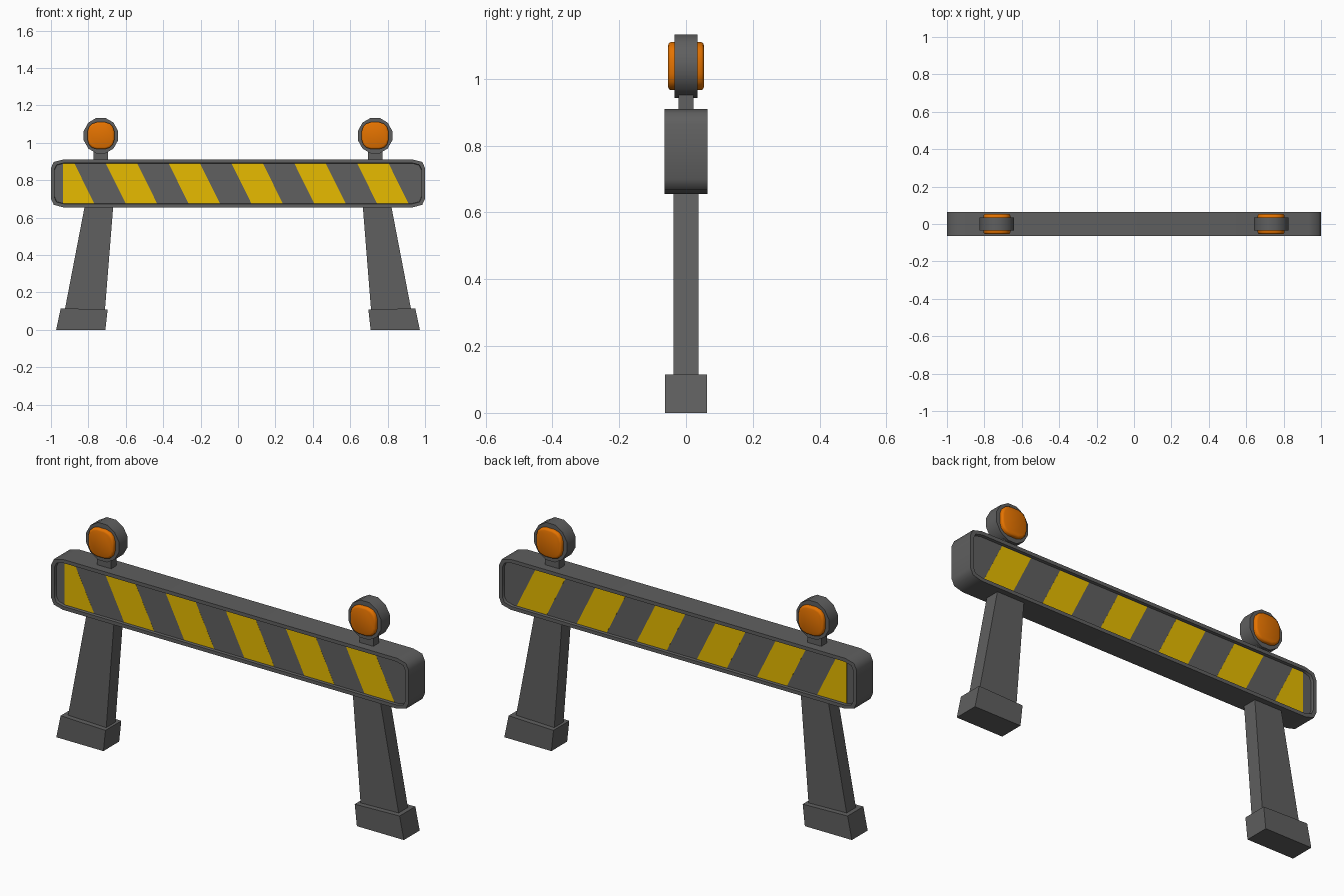
import bpy, bmesh
from math import cos, sin, pi, radians, copysign

if "Cube" in bpy.data.objects:
    bpy.data.objects.remove(bpy.data.objects["Cube"])


def material(name, color):
    m = bpy.data.materials.new(name)
    m.diffuse_color = color
    m.use_nodes = True
    m.node_tree.nodes["Principled BSDF"].inputs["Base Color"].default_value = m.diffuse_color
    return m


yellow = material("yellow", (0.80, 0.50, 0.0, 1))
orange = material("orange", (0.78, 0.17, 0.0, 1))
dark = material("dark_grey", (0.115, 0.115, 0.115, 1))


def loft(name, rings, mat=dark, smooth=None):
    """Skin a list of (y, [(x, z), ...]) rings into a capped solid."""
    bm = bmesh.new()
    loops = [[bm.verts.new((x, y, z)) for x, z in pts] for y, pts in rings]
    for a, b in zip(loops, loops[1:]):
        for i in range(len(a)):
            j = (i + 1) % len(a)
            bm.faces.new((a[i], a[j], b[j], b[i]))
    bm.faces.new(loops[0])
    bm.faces.new(loops[-1])
    bmesh.ops.recalc_face_normals(bm, faces=bm.faces)
    me = bpy.data.meshes.new(name)
    bm.to_mesh(me)
    bm.free()
    ob = bpy.data.objects.new(name, me)
    bpy.context.collection.objects.link(ob)
    me.materials.append(mat)
    if smooth:
        bpy.ops.object.select_all(action='DESELECT')
        ob.select_set(True)
        bpy.context.view_layer.objects.active = ob
        bpy.ops.object.shade_smooth_by_angle(angle=radians(smooth))
    return ob


def prism(name, pts, half_y, mat=dark, smooth=None):
    return loft(name, [(-half_y, pts), (half_y, pts)], mat, smooth)


def board_outline(inset):
    """Rectangle with rounded corners, shrunk by inset."""
    hx, hz, k = 1 - inset, 0.1275 - inset, 1 - inset * 12
    corner = [(0, 0.045 * k), (0.015 * k, 0.013 * k), (0.065 * k, 0)]
    pts = []
    for sx, sz in ((1, 1), (-1, 1), (-1, -1), (1, -1)):
        c = [(sx * (hx - dx), 0.7825 + sz * (hz - dz)) for dx, dz in corner]
        pts += c if sx * sz > 0 else c[::-1]
    return pts


def lens_outline(cx, r, n=16, p=2.8):
    """Rounded square with bulging sides."""
    f = lambda v: copysign(abs(v) ** (2 / p), v)
    return [(cx + r * f(cos(2 * pi * (i + .5) / n)) * 1.01,
             1.038 + r * f(sin(2 * pi * (i + .5) / n)) * 1.01) for i in range(n)]


# Board with a recessed panel on both faces
D, P = 0.065, 0.051
outer, rim, panel = board_outline(0), board_outline(0.018), board_outline(0.020)
loft("board", [(-P, panel), (-D, rim), (-D, outer), (D, outer), (D, rim), (P, panel)], smooth=60)

# Slanted stripes on both faces, the first one cut off at the board end
for side, face in ((-1, "front"), (1, "back")):
    for k in range(6):
        x = -1.042 + 0.336 * k
        pts = [(max(px, -0.935), z) for px, z in
               ((x, 0.888), (x + 0.168, 0.888), (x + 0.273, 0.676), (x + 0.105, 0.676))]
        loft(f"stripe_{face}_{k + 1}", [(side * (P - 0.003), pts), (side * (P + 0.0004), pts)], yellow)

for s, tag in ((-1, "left"), (1, "right")):
    # Splayed leg and its foot
    prism(f"leg_{tag}", [(s * x, z) for x, z in
          ((0.935, 0.06), (0.715, 0.06), (0.664, 0.70), (0.812, 0.70))], 0.037)
    prism(f"foot_{tag}", [(s * x, z) for x, z in
          ((0.972, 0), (0.709, 0), (0.697, 0.108), (0.948, 0.115))], 0.063)

    # Lamp stem, round housing and a lens on each face
    cx = s * 0.733
    prism(f"lamp_stem_{tag}", [(cx + a * 0.039, z) for a, z in
          ((-1, 0.89), (1, 0.89), (1, 0.97), (-1, 0.97))], 0.022)
    ring = [(cx + 0.095 * cos(pi * (i + .5) / 6), 1.038 + 0.098 * sin(pi * (i + .5) / 6))
            for i in range(12)]
    prism(f"lamp_housing_{tag}", ring, 0.035, smooth=40)
    for side, face in ((-1, "front"), (1, "back")):
        loft(f"lamp_lens_{face}_{tag}",
             [(side * y, lens_outline(cx, r)) for y, r in
              ((0.03, 0.072), (0.046, 0.072), (0.051, 0.069), (0.054, 0.062))],
             orange, smooth=50)
